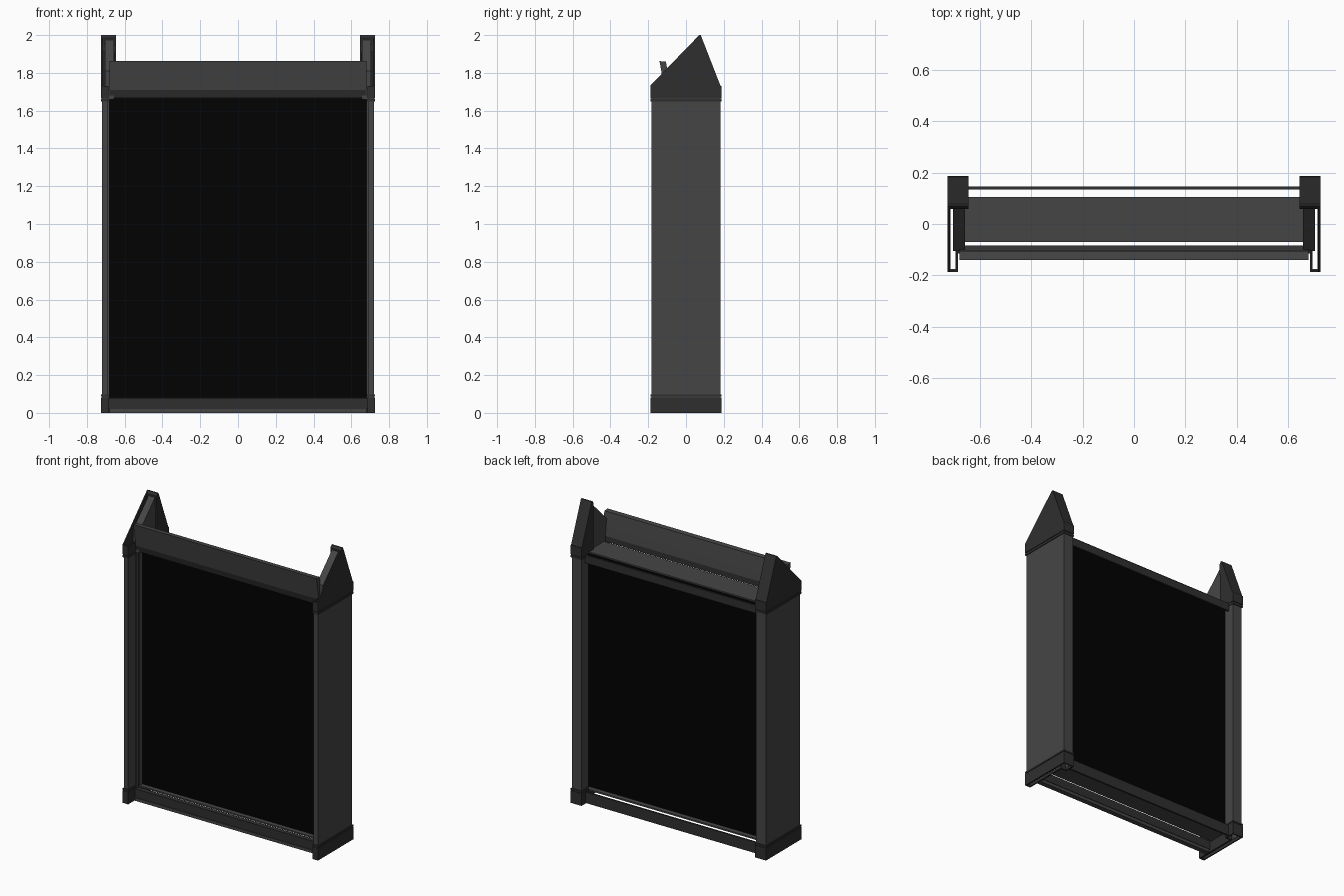
import bpy, bmesh

if "Cube" in bpy.data.objects:
    bpy.data.objects.remove(bpy.data.objects["Cube"])


def material(name, v):
    m = bpy.data.materials.new(name)
    m.diffuse_color = (v, v, v, 1)
    m.use_nodes = True
    m.node_tree.nodes["Principled BSDF"].inputs["Base Color"].default_value = m.diffuse_color
    return m


GREY = material("dark_grey", 0.06)
DARK = material("charcoal", 0.028)
BLACK = material("black", 0.0005)


def finish(name, bm, mat, mirror=False, wall=0.0):
    bmesh.ops.recalc_face_normals(bm, faces=bm.faces)
    me = bpy.data.meshes.new(name)
    bm.to_mesh(me)
    bm.free()
    me.materials.append(mat)
    ob = bpy.data.objects.new(name, me)
    bpy.context.collection.objects.link(ob)
    if wall:
        s = ob.modifiers.new("wall", 'SOLIDIFY')
        s.thickness, s.offset, s.use_even_offset = wall, 0, True
    if mirror:
        ob.modifiers.new("mirror", 'MIRROR')
    return ob


def box(name, x0, x1, y0, y1, z0, z1, mat, **kw):
    bm = bmesh.new()
    bmesh.ops.create_cube(bm, size=1)
    for v in bm.verts:
        v.co = (x0 + (v.co.x + .5) * (x1 - x0),
                y0 + (v.co.y + .5) * (y1 - y0),
                z0 + (v.co.z + .5) * (z1 - z0))
    return finish(name, bm, mat, **kw)


def prism(name, yz, x0, x1, mat, **kw):
    """Side profile (y, z) extruded along x."""
    bm = bmesh.new()
    f = bm.faces.new([bm.verts.new((x0, y, z)) for y, z in yz])
    r = bmesh.ops.extrude_face_region(bm, geom=[f])
    for v in r["geom"]:
        if isinstance(v, bmesh.types.BMVert):
            v.co.x = x1
    return finish(name, bm, mat, **kw)


def tube(name, xy, z0, z1, wall, mat):
    """Hollow upright channel following a plan outline (x, y)."""
    bm = bmesh.new()
    lo = [bm.verts.new((x, y, z0)) for x, y in xy]
    hi = [bm.verts.new((x, y, z1)) for x, y in xy]
    for i in range(len(xy)):
        j = (i + 1) % len(xy)
        bm.faces.new((lo[i], lo[j], hi[j], hi[i]))
    return finish(name, bm, mat, mirror=True, wall=wall)


# Hollow side posts with slightly larger collars at both ends
plan = [(.717, -.179), (.717, .179), (.651, .179), (.651, .112),
        (.691, .112), (.691, -.179)]
collar = [(.721, -.183), (.721, .183), (.649, .183), (.649, .116),
          (.689, .116), (.689, -.183)]
tube("side_post", plan, .02, 1.70, .006, GREY)
tube("bottom_collar", collar, 0, .082, .008, DARK)
tube("bottom_collar_lip", collar, .086, .098, .008, DARK)
tube("top_collar", collar, 1.668, 1.73, .008, DARK)
tube("top_collar_lip", collar, 1.648, 1.664, .008, DARK)

# Slot rails on the inner side of each post
box("front_slot_rail", .68, .693, -.105, -.085, .02, 1.70, GREY, mirror=True)

# Gable tops: outer plate, sloping back cover and inner cheek
prism("gable_outer_plate", [(-.187, 1.67), (.187, 1.67), (.187, 1.72),
                            (.078, 2.0), (.07, 2.0), (-.187, 1.735)],
      .717, .725, DARK, mirror=True)
prism("gable_back_cover", [(.187, 1.67), (.187, 1.72), (.078, 2.0), (.07, 2.0),
                           (.058, 1.985), (.058, 1.91), (.085, 1.92),
                           (.17, 1.71), (.17, 1.67)],
      .645, .72, DARK, mirror=True)
prism("gable_inner_cheek", [(.06, 1.67), (.18, 1.67), (.18, 1.72), (.074, 1.99),
                            (.06, 1.98)], .645, .655, DARK, mirror=True)
prism("gable_inner_wedge", [(-.105, 1.66), (.07, 1.66), (.07, 1.985),
                            (-.105, 1.81)], .657, .705, GREY, mirror=True)

# Black display recessed in a thin frame
box("display_panel", -.688, .688, -.04, .075, .08, 1.668, BLACK)
for nm, z0, z1 in (("display_top_rail", 1.664, 1.674), ("display_bottom_rail", .072, .082)):
    box(nm, -.69, .69, -.07, .106, z0, z1, GREY)
box("display_side_rail", .682, .69, -.07, .106, .08, 1.668, GREY, mirror=True)

# Thin cross bars at the back
for nm, z0, z1 in (("back_top_bar", 1.615, 1.668), ("back_bottom_bar", .005, .078)):
    box(nm, -.65, .65, .134, .146, z0, z1, DARK)

# Front sill and tilted header
box("front_sill", -.685, .685, -.115, -.083, .02, .078, DARK)
box("front_sill_foot", -.68, .68, -.12, -.086, 0, .02, GREY)
prism("front_header_bar", [(-.102, 1.668), (-.083, 1.668), (-.085, 1.71),
                           (-.112, 1.71)], -.68, .68, DARK)
prism("tilted_header_board", [(-.113, 1.71), (-.084, 1.705), (-.09, 1.76),
                              (-.106, 1.86), (-.14, 1.862)], -.68, .68, GREY)
